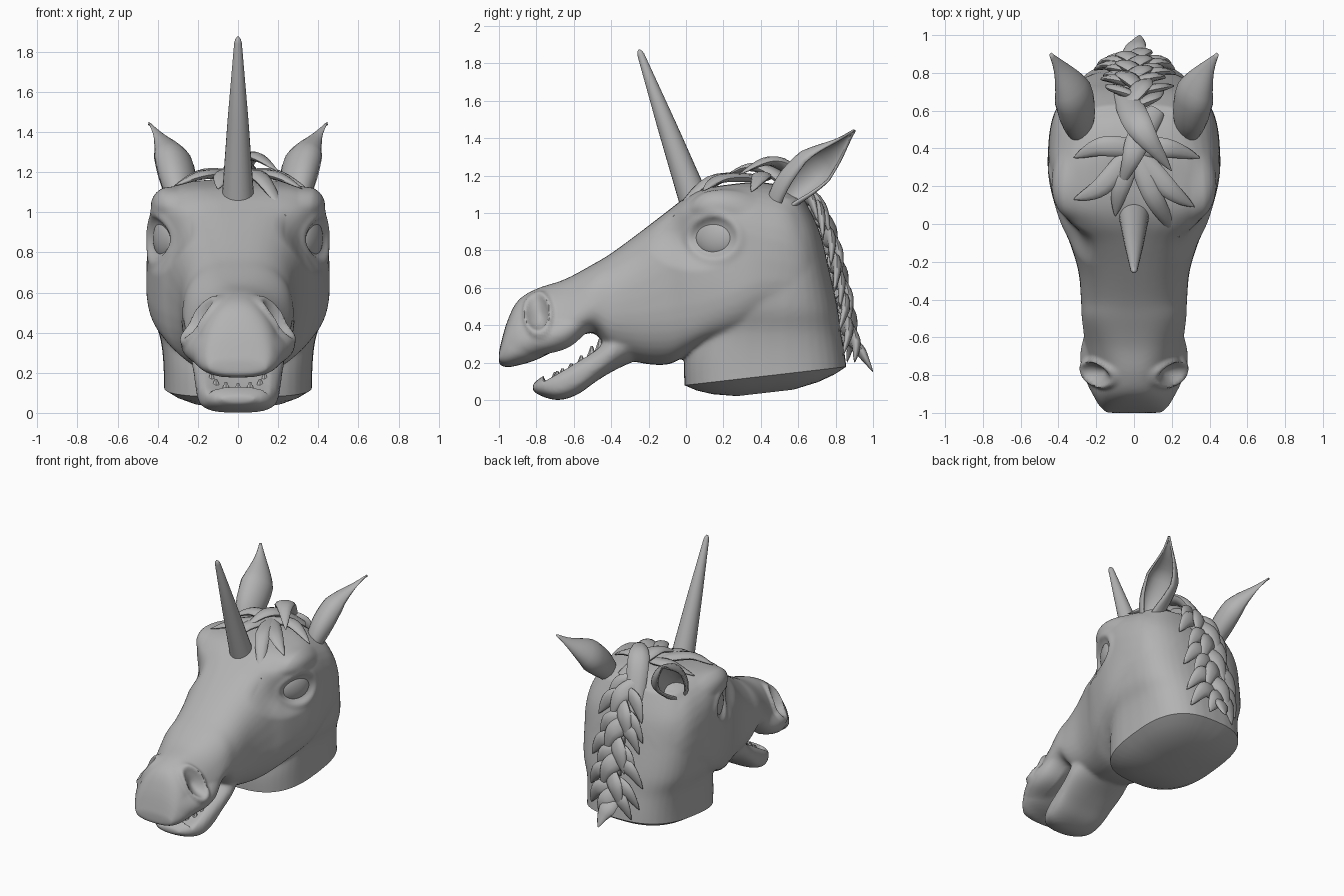
import bpy, bmesh, math, random
from mathutils import Vector, Matrix
from mathutils.bvhtree import BVHTree

random.seed(4)
if "Cube" in bpy.data.objects:
    bpy.data.objects.remove(bpy.data.objects["Cube"])

grey = bpy.data.materials.new("plain grey")
grey.use_nodes = True
grey.diffuse_color = (0.45, 0.45, 0.45, 1)
grey.node_tree.nodes["Principled BSDF"].inputs["Base Color"].default_value = grey.diffuse_color


def spline(pts, k=5):
    """Catmull-Rom resampling of tuples."""
    out = []
    for i in range(len(pts) - 1):
        a, b, c, d = (pts[max(0, min(len(pts) - 1, i + j))] for j in (-1, 0, 1, 2))
        for s in range(k):
            t = s / k
            out.append([0.5 * (2 * q + (r - p) * t + (2 * p - 5 * q + 4 * r - u) * t * t
                               + (3 * q - p - 3 * r + u) * t ** 3)
                        for p, q, r, u in zip(a, b, c, d)])
    return out + [list(pts[-1])]


def loft(bm, rings, closed=True):
    rows = [[bm.verts.new(p) for p in ring] for ring in rings]
    n = len(rows[0])
    for a, b in zip(rows, rows[1:]):
        for i in range(n if closed else n - 1):
            j = (i + 1) % n
            bm.faces.new((a[i], a[j], b[j], b[i]))
    if closed:
        bm.faces.new(rows[0])
        bm.faces.new(rows[-1])


def finish(bm, name, angle=45):
    bmesh.ops.recalc_face_normals(bm, faces=bm.faces)
    mesh = bpy.data.meshes.new(name)
    bm.to_mesh(mesh)
    mesh.materials.append(grey)
    mesh.shade_smooth()
    mesh.set_sharp_from_angle(angle=math.radians(angle))
    ob = bpy.data.objects.new(name, mesh)
    bpy.context.collection.objects.link(ob)
    return ob


def super_circle(n, count=40):
    for i in range(count):
        a = math.tau * i / count
        c, s = math.cos(a), math.sin(a)
        yield math.copysign(abs(c) ** (2 / n), c), math.copysign(abs(s) ** (2 / n), s)


def upright_ring(y, low, high, w, taper, n):
    mid, half = (low + high) / 2, (high - low) / 2
    return [(w * c * (1 + taper * s), y, mid + half * s) for c, s in super_circle(n)]


# Skull and muzzle: y, bottom, top, half width, taper, squareness
skull = [(-1.0, .19, .26, .15, 0, 2.4), (-.96, .175, .41, .18, -.18, 2.6),
         (-.9, .185, .53, .2, -.32, 2.7), (-.8, .215, .595, .215, -.38, 2.8),
         (-.65, .29, .645, .24, -.28, 2.8), (-.5, .36, .725, .27, -.15, 2.6),
         (-.4, .25, .785, .28, -.06, 2.5), (-.25, .2, .895, .295, .0, 2.6),
         (-.1, .19, 1.01, .34, 0, 2.9), (0, .24, 1.085, .385, .02, 3.8),
         (.1, .3, 1.13, .415, .02, 5), (.25, .33, 1.155, .445, 0, 4.2),
         (.4, .34, 1.165, .455, 0, 3), (.55, .34, 1.13, .435, 0, 2.7),
         (.65, .35, 1.03, .385, 0, 2.4), (.73, .42, .86, .28, 0, 2.2)]
# Lower jaw, same columns
jaw = [(-.82, .05, .085, .08, 0, 2.2), (-.77, .02, .125, .15, 0, 2.5),
       (-.68, 0, .165, .195, 0, 2.9), (-.58, .03, .222, .21, 0, 3),
       (-.48, .1, .285, .22, 0, 2.7), (-.38, .16, .38, .23, 0, 2.4),
       (-.25, .22, .48, .2, 0, 2.2)]
# Neck: z, front, back, half width
neck = [(-.05, 0, .88, .37), (.2, -.01, .855, .37), (.36, .03, .83, .385),
        (.5, .08, .81, .425), (.7, .14, .765, .435), (.9, .2, .715, .42), (1.08, .3, .63, .33)]

bm = bmesh.new()
loft(bm, [upright_ring(*s) for s in spline(skull)])
loft(bm, [upright_ring(*s) for s in spline(jaw)])
loft(bm, [[(w * c, (f + b) / 2 + (b - f) / 2 * s, z) for c, s in super_circle(2.75)]
          for z, f, b, w in spline(neck)])
head = finish(bm, "head")
remesh = head.modifiers.new("blend", "REMESH")
remesh.mode = "VOXEL"
remesh.voxel_size = 0.012
soften = head.modifiers.new("soften", "SMOOTH")
soften.iterations = 12
blended = bpy.data.meshes.new_from_object(
    head.evaluated_get(bpy.context.evaluated_depsgraph_get()))
bpy.data.objects.remove(head)
bm = bmesh.new()
bm.from_mesh(blended)


def sculpt(cy, cz, ry, rz, push, rim, min_x):
    """Raise or sink a soft oval on both sides, with a raised rim."""
    bm.normal_update()
    for v in bm.verts:
        fade = max(0, min(1, (abs(v.co.x) - min_x) / .06))
        r = math.hypot((v.co.y - cy) / ry, (v.co.z - cz) / rz)
        amount = rim * math.exp(-((r - 1.1) / .22) ** 2) + push * max(0, 1 - r * r) ** 2
        v.co += v.normal * amount * fade


# Hollows before the eyes, brows, eyelids, cheeks, lips and nostrils
sculpt(.05, .86, .27, .18, -.065, 0, .18)
sculpt(.17, 1.07, .22, .1, .03, 0, .3)
sculpt(.15, .87, .122, .108, 0, .013, .2)
sculpt(.22, .58, .28, .24, .01, 0, .25)
sculpt(-.7, .33, .26, .11, .035, 0, .1)
sculpt(-.79, .46, .062, .095, -.04, .02, .06)

# Hollow floor of the mouth
for v in bm.verts:
    x, y, z = v.co
    if abs(x) < .16 and -.76 < y < -.46 and z < .3 and v.normal.z > .3:
        v.co.z -= .04 * (1 - (x / .16) ** 2)

# Cut end of the neck, slightly domed
near = [f for f in bm.faces if f.calc_center_median().y > -.2]
parts = {g for f in near for g in (*f.verts, *f.edges)}
cut = bmesh.ops.bisect_plane(bm, geom=near + list(parts), plane_co=(0, 0, .08),
                             plane_no=(0, .115, -1), clear_outer=True)
rim = [e for e in cut["geom_cut"] if isinstance(e, bmesh.types.BMEdge)]
cap = bmesh.ops.edgeloop_fill(bm, edges=rim)["faces"]
outline = list(cap[0].verts)
edge = [v.co.copy() for v in outline]
middle = cap[0].calc_center_median()
bmesh.ops.delete(bm, geom=cap, context="FACES_ONLY")
for scale, drop in ((.85, .035), (.65, .065), (.35, .09)):
    inner = [bm.verts.new(middle.lerp(p, scale) - Vector((0, 0, drop))) for p in edge]
    for i, v in enumerate(inner):
        bm.faces.new((outline[i - 1], outline[i], v, inner[i - 1]))
    outline = inner
bm.faces.new(outline)
surface = BVHTree.FromBMesh(bm)
finish(bm, "head", 55)


def on_side(side, y, z):
    return surface.ray_cast(Vector((side * 2, y, z)), Vector((-side, 0, 0)))[0]


# Eyeballs
for side, word in ((1, "left"), (-1, "right")):
    spot = on_side(side, .15, .87)
    along = (on_side(side, .28, .87) - on_side(side, .02, .87)).normalized()
    out = along.cross(Vector((0, 0, 1))) * side
    turn = out.to_track_quat("X", "Z").to_matrix().to_4x4()
    bm = bmesh.new()
    bmesh.ops.create_uvsphere(bm, u_segments=32, v_segments=16, radius=1, matrix=
                              Matrix.Translation(spot - out * .028) @ turn
                              @ Matrix.Diagonal((.06, .125, .112, 1)))
    finish(bm, word + "_eye")

# Cupped ears opening outwards
for side, word in ((1, "left"), (-1, "right")):
    path = [Vector(p) for p in spline([(.28, .48, 1.02), (.295, .56, 1.13), (.325, .69, 1.25),
                                       (.385, .81, 1.35), (.445, .9, 1.44)], 4)]
    rings = []
    for i, c in enumerate(path):
        u = i / (len(path) - 1)
        d = (path[min(i + 1, len(path) - 1)] - path[max(i - 1, 0)]).normalized()
        face = Vector((.8, .3, -.45))
        face = (face - d * face.dot(d)).normalized()
        across = d.cross(face)
        r = .052 + .06 * math.sin(math.pi * min(1, u * 1.1))
        r = max(.003, r * min(1, (1 - u) / .5) ** .8)
        spread = math.radians(172 - 95 * u)
        ring = []
        for k in range(17):
            a = spread * (k / 8 - 1)
            p = c + across * r * math.sin(a) - face * r * .75 * math.cos(a)
            ring.append((p.x * side, p.y, p.z))
        rings.append(ring)
    bm = bmesh.new()
    loft(bm, rings, closed=False)
    ear = finish(bm, word + "_ear", 60)
    thick = ear.modifiers.new("thickness", "SOLIDIFY")
    thick.thickness = .014
    thick.offset = 0

# Horn with a rounded tip
base, tip = Vector((0, .05, 1.05)), Vector((0, -.25, 1.87))
axis = (tip - base).normalized()
sideways, back = Vector((1, 0, 0)), axis.cross(Vector((1, 0, 0)))
bm = bmesh.new()
loft(bm, [[base.lerp(tip, u) + r * (sideways * math.cos(a) + back * math.sin(a))
           for a in (math.tau * i / 24 for i in range(24))]
          for u, r in ((0, .082), (.5, .052), (.97, .019), (.99, .014), (1.005, .005))])
finish(bm, "horn", 60)


def add_lock(bm, points, width, up):
    path = [Vector(p) for p in spline(points, 6)]
    rings = []
    for i, c in enumerate(path):
        u = i / (len(path) - 1)
        d = (path[min(i + 1, len(path) - 1)] - path[max(i - 1, 0)]).normalized()
        across = d.cross(Vector(up)).normalized()
        normal = across.cross(d)
        r = width * max(.03, math.sin(math.pi * (.25 + .75 * u)))
        rings.append([c + across * r * math.cos(a) + normal * r * .45 * math.sin(a)
                      for a in (math.tau * k / 10 for k in range(10))])
    loft(bm, rings)


def drape(points, down):
    """Lay (across, along, lift) points on the head from above or from behind."""
    out = []
    for x, t, lift in points:
        start = Vector((x, t, 3)) if down else Vector((x, 3, t))
        aim = Vector((0, 0, -1)) if down else Vector((0, -1, 0))
        hit = surface.ray_cast(start, aim)[0] or Vector((x, .85, t))
        out.append(hit - aim * lift)
    return out


# Forelock: middle and tip of each lock, fanned over the forehead
bm = bmesh.new()
for mx, my, tx, ty in ((-.17, .41, -.32, .35), (.18, .4, .35, .35), (-.17, .2, -.32, .13),
                       (-.07, .2, -.1, .04), (.11, .13, .24, -.07), (.18, .19, .32, .09)):
    add_lock(bm, drape([(0, .4, .02), (mx, my, .04), (tx, ty, .01)], True), .055, (0, 0, 1))
add_lock(bm, drape([(-.06, .72, .03), (0, .57, .09), (.08, .44, .12), (.2, .28, .05)], True),
         .075, (0, 0, 1))
add_lock(bm, drape([(.12, .6, .02), (.03, .46, .06), (-.02, .33, .08), (-.08, .18, .03)], True),
         .065, (0, 0, 1))
finish(bm, "forelock", 70)

# Mane: loose curved locks down the back of the neck
bm = bmesh.new()
for row in range(7):
    z = 1.08 - .12 * row
    for side in (-1, 1):
        top = z + random.uniform(-.03, .03) + side * .03
        reach = random.uniform(.14, .23)
        add_lock(bm, drape([(-side * .03, top, .01), (side * reach * .55, top - .02, .05),
                            (side * reach, max(.2, top - .16), .02)], False), .06, (0, 1, 0))
    sway = .06 * (-1) ** row
    add_lock(bm, drape([(-sway, z + .03, .02), (sway * .6, z - .05, .07),
                        (sway * 1.4, max(.2, z - .2), .05)], False), .065, (0, 1, 0))
add_lock(bm, [(-.02, .84, .36), (0, .92, .28), (.02, .96, .22), (.03, 1.0, .15)], .06, (0, 1, 0))
finish(bm, "mane", 70)

# Pointed lower teeth around the jaw, taller towards the back
half = [(.13, -.46, .25), (.14, -.56, .18), (.11, -.66, .12), (0, -.7, .1)]
arch = spline(half + [(-x, y, z) for x, y, z in half[-2::-1]], 2)
bm = bmesh.new()
for x, y, z in arch:
    height = .08 + .2 * max(0, y + .6)
    bmesh.ops.create_cone(bm, cap_ends=True, segments=6, radius1=.042, radius2=.006, depth=height,
                          matrix=Matrix.Translation((x, y, z + height / 2 - .03)))
finish(bm, "teeth", 30)
